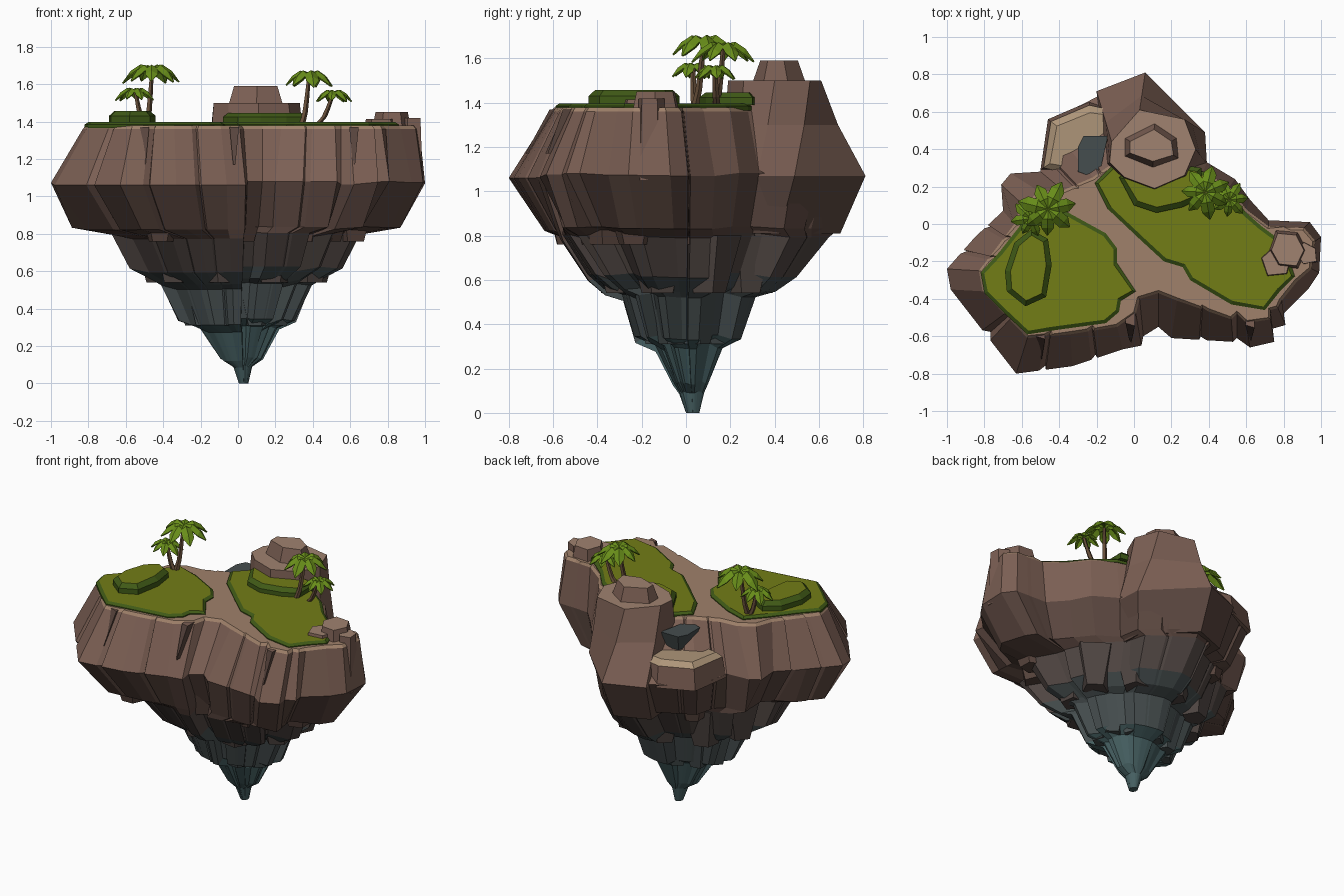
import bpy, bmesh, math, random
from mathutils import Vector

if "Cube" in bpy.data.objects:
    bpy.data.objects.remove(bpy.data.objects["Cube"])
random.seed(4)

COLORS = dict(cliff=(.20, .115, .088), brown=(.10, .06, .048), umber=(.078, .060, .054),
              slate=(.06, .075, .077), teal=(.06, .115, .12), path=(.35, .22, .145),
              rock_top=(.35, .225, .16), sand=(.42, .30, .19), grass=(.17, .205, .008),
              grass_edge=(.05, .10, .008), leaf=(.14, .27, .01), trunk=(.13, .075, .04))
MATS = {}
for key, col in COLORS.items():
    MATS[key] = bpy.data.materials.new(key)
    MATS[key].diffuse_color = (*col, 1)


def finish(name, bm, mats, recalc=True):
    if recalc:
        bmesh.ops.recalc_face_normals(bm, faces=bm.faces)
    me = bpy.data.meshes.new(name)
    bm.to_mesh(me)
    bm.free()
    for m in mats:
        me.materials.append(MATS[m])
    ob = bpy.data.objects.new(name, me)
    bpy.context.collection.objects.link(ob)
    return ob


def loft(name, rings, side, cap):
    """Skin closed rings from bottom to top; side = one material per band."""
    bm = bmesh.new()
    mats = list(dict.fromkeys(side + [cap]))
    vs = [[bm.verts.new(p) for p in r] for r in rings]
    n = len(rings[0])
    for a, b, m in zip(vs, vs[1:], side):
        for i in range(n):
            j = (i + 1) % n
            bm.faces.new((a[i], a[j], b[j], b[i])).material_index = mats.index(m)
    bm.faces.new(vs[0][::-1]).material_index = mats.index(side[0])
    bm.faces.new(vs[-1]).material_index = mats.index(cap)
    return finish(name, bm, mats)


def inset(pts, d):
    """Move a counter-clockwise outline inward by d."""
    out = []
    for i, p in enumerate(pts):
        e1 = (Vector(p) - Vector(pts[i - 1])).normalized()
        e2 = (Vector(pts[(i + 1) % len(pts)]) - Vector(p)).normalized()
        nrm = Vector((-e1.y - e2.y, e1.x + e2.x))
        out.append(Vector(p) + (nrm.normalized() * d if nrm.length > .01 else nrm))
    return out


def at(pts, z):
    return [(p[0], p[1], z) for p in pts]


def plateau(name, pts, z0, z1, d, side, cap):
    return loft(name, [at(pts, z0), at(pts, z0 + (z1 - z0) * .6), at(inset(pts, d), z1)],
                [side, side], cap)


def rock(name, x, y, z0, z1, r0, r1, n=6, side='cliff', cap='rock_top', turn=0.):
    k = [random.uniform(.87, 1.1) for _ in range(n)]
    ring = lambda r, z: [(x + r * k[i] * math.cos(turn + i * math.tau / n),
                          y + r * k[i] * math.sin(turn + i * math.tau / n), z) for i in range(n)]
    return loft(name, [ring(r0, z0), ring(r1, z1)], [side], cap)


# --- Island body: brim outline (x, y) and matching top edge (x, y)
EDGE = [(-.63, -.80, -.57, -.61), (-.33, -.76, -.34, -.59), (-.06, -.67, -.09, -.55), (.04, -.65, .01, -.48),
        (.05, -.60, .03, -.40), (.13, -.55, .13, -.37), (.20, -.61, .23, -.41), (.53, -.63, .52, -.51),
        (.55, -.61, .55, -.48), (.62, -.66, .60, -.53), (.75, -.63, .73, -.51), (.74, -.56, .73, -.46),
        (.81, -.54, .77, -.45), (.80, -.48, .79, -.41), (.93, -.35, .87, -.31), (.99, -.26, .95, -.24),
        (1.0, -.07, .97, -.09), (.94, .01, .91, -.02), (.72, .02, .72, -.01), (.62, .13, .60, .08),
        (.54, .24, .51, .20), (.39, .33, .37, .28), (.36, .48, .22, .32), (.06, .78, .05, .34),
        (-.20, .68, -.12, .32), (-.46, .54, -.22, .25), (-.50, .28, -.38, .18), (-.66, .27, -.50, .17),
        (-.71, .21, -.60, .11), (-.70, .07, -.64, .00), (-.85, -.07, -.73, -.12), (-1.0, -.24, -.83, -.25),
        (-.98, -.35, -.81, -.36)]
brim, top, group = [], [], []
for i, e in enumerate(EDGE):
    a, b = Vector(e), Vector(EDGE[(i + 1) % len(EDGE)])
    steps = [(0, 0)]
    if (b - a).xy.length > .2:            # a crack in every long cliff face
        t = random.uniform(.35, .6)
        steps += [(t, 0), (t + .06, .03), (t + .12, 0)]
    for t, d in steps:
        p = a.lerp(b, t)
        k = 1 - d
        brim.append(Vector((p[0], p[1])) * k)
        top.append(Vector((p[2], p[3])) * k)
        group.append(i // 2)              # neighbouring points form one rock column
jit = [(random.uniform(.04, .12) * (1 if i % 2 else -1), random.uniform(-1, 1)) for i in range(len(EDGE))]


def tier(z, a, b, rnd, j, cx=0.):
    """Lower ring: brim scaled to half-sizes a, b and blended to an ellipse."""
    out = []
    for p, g in zip(brim, group):
        q = Vector((p.x * a, p.y * b / .8))
        t = math.atan2(p.y / .8, p.x)
        q = q.lerp(Vector((a * math.cos(t), b * math.sin(t))), rnd) * (1 + jit[g][0] * j)
        out.append((q.x + cx, q.y + cx, z + .025 * jit[g][1] * min(j, 1)))
    return out


rings = [tier(0, .025, .03, 1, 0, .03), tier(.09, .05, .055, 1, .3, .025), tier(.13, .11, .075, 1, .6, .02),
         tier(.29, .20, .14, 1, 1, .01), tier(.33, .30, .22, .9, 1.2), tier(.52, .39, .28, .75, 1.2),
         tier(.545, .43, .36, .75, 1.2), tier(.61, .55, .45, .6, 1.1),
         tier(.79, .64, .59, .45, 1), tier(.83, .86, .67, .1, .5),
         [(p.x, p.y, 1.07 + .015 * jit[g][1]) for p, g in zip(brim, group)],
         at(top, 1.36), at(inset(top, .015), 1.378)]
loft('island_body', rings, ['teal'] * 4 + ['slate'] * 3 + ['umber', 'brown', 'brown', 'cliff', 'path'], 'path')

# --- Hanging rock lumps under the island, kept inside the tiers above them
for k in range(9):
    t = k * math.tau / 9 + .3
    c, s = math.cos(t), math.sin(t)
    rock('upper_lump', .41 * c, .32 * s, .54, .80, .08, .15, 5, 'umber', 'umber', t)
    rock('lower_lump', .22 * c, .15 * s, .31, .56, .06, .13, 5, 'slate', 'slate', t)
    p = Vector(EDGE[k * 11 // 3][:2]) * .66
    rock('brim_lump', p.x, p.y, .76, .95, .07, .13, 5, 'brown', 'brown', t)

# --- Back mound with cap
m_top = [(-.13, .33), (-.05, .25), (.11, .19), (.27, .26), (.33, .40), (.27, .56), (.03, .61), (-.12, .44)]
m_low = [(-.17, .30), (-.07, .21), (.11, .15), (.34, .23), (.39, .32), (.38, .49), (.06, .81), (-.20, .71)]
mid = [Vector(a).lerp(Vector(b), .62) for a, b in zip(m_low, m_top)]
under = [(x * .85, y * .86) for x, y in m_low]
loft('back_mound', [at(under, .81), at(m_low, 1.07), at(mid, 1.30), at(m_top, 1.50)],
     ['brown', 'cliff', 'cliff'], 'rock_top')
cap_pts = [(-.05, .36), (.10, .30), (.24, .35), (.23, .46), (.11, .54), (-.05, .46)]
loft('mound_cap', [at(cap_pts, 1.49), at(inset(cap_pts, .035), 1.59)], ['cliff'], 'rock_top')

# --- Lower shelf at the back left with a leaning slate rock
shelf = [(-.50, .29), (-.32, .24), (-.10, .28), (-.10, .62), (-.24, .655), (-.46, .56)]
loft('back_shelf', [at(shelf, 1.06), at(inset(shelf, .02), 1.20), at(inset(shelf, .06), 1.23)],
     ['cliff', 'sand'], 'sand')
slate_top = [(-.30, .28), (-.19, .24), (-.14, .47), (-.27, .47), (-.30, .41)]
loft('slate_rock', [at(inset(slate_top, .055), 1.20), at(slate_top, 1.34)], ['slate'], 'slate')

# --- Stepped rocks at the right end
rock('right_stone', .82, -.14, 1.34, 1.45, .12, .095, 6)
rock('right_low_stone', .76, -.20, 1.34, 1.415, .10, .08, 5, turn=.4)
rock('right_pillar', .925, -.16, 1.05, 1.42, .075, .06, 5, turn=.6)
# --- Narrow wedges set into the cliff
for x, y0, y1 in [(-.50, -.60, -.71), (-.02, -.53, -.62), (.62, -.54, -.61)]:
    wedge = lambda w, y: [(x - w, y), (x + w, y - .015), (x + w, y + .06), (x - w, y + .06)]
    loft('cliff_wedge', [at(wedge(.006, y1), 1.17), at(wedge(.025, y0), 1.37)], ['brown'], 'cliff')

# --- Grass
left = [(-.57, -.59), (-.44, -.57), (-.15, -.53), (-.08, -.47), (-.07, -.41), (.01, -.36), (-.09, -.21),
        (-.09, -.13), (-.15, -.05), (-.35, .06), (-.50, .11), (-.61, -.01), (-.72, -.15), (-.82, -.26),
        (-.80, -.37), (-.69, -.48)]
right = [(-.21, .22), (-.14, .08), (.04, -.09), (.16, -.20), (.26, -.23), (.30, -.30), (.52, -.43),
         (.70, -.46), (.78, -.36), (.86, -.28), (.80, -.10), (.68, -.01), (.60, .06), (.50, .18),
         (.37, .28), (.20, .32), (-.11, .32)]
oval = [(-.58, -.44), (-.47, -.39), (-.44, -.22), (-.46, -.08), (-.55, -.03), (-.64, -.10), (-.69, -.25),
        (-.68, -.36)]
step = [(-.08, .25), (.0, .10), (.12, .06), (.26, .09), (.36, .14), (.36, .30), (.10, .34)]
plateau('left_grass', left, 1.365, 1.397, .02, 'grass_edge', 'grass')
plateau('right_grass', right, 1.365, 1.397, .02, 'grass_edge', 'grass')
plateau('left_grass_mound', oval, 1.39, 1.457, .03, 'grass_edge', 'grass')
plateau('back_grass_step', step, 1.39, 1.447, .03, 'grass_edge', 'grass')


# --- Palms: curved trunk and folded, drooping leaves
def palm(base, head, size, turn):
    a, b = Vector(base), Vector(head)
    rings = []
    for k in range(5):
        t = k / 4
        c = Vector((a.x + (b.x - a.x) * t ** .6, a.y + (b.y - a.y) * t ** .6, a.z + (b.z - a.z) * t))
        r = .018 - .008 * t
        rings.append([c + Vector((r * math.cos(i * math.tau / 5), r * math.sin(i * math.tau / 5), 0))
                      for i in range(5)])
    loft('palm_trunk', rings, ['trunk'] * 4, 'trunk')
    bm = bmesh.new()
    for i in range(7):
        t = turn + i * math.tau / 7
        d, s = Vector((math.cos(t), math.sin(t), 0)), Vector((-math.sin(t), math.cos(t), 0))
        up = Vector((0, 0, 1))
        L = size * random.uniform(.85, 1.05)
        rows = []
        for u, w, h in [(0, .07, .0), (.38, .23, .10), (.72, .24, -.12), (1, .02, -.5)]:
            m = b + (d * u + up * h) * L
            rows.append([bm.verts.new(m + (s * w * k - up * abs(k) * w * .6) * L) for k in (-1, 0, 1)])
        for p, q in zip(rows, rows[1:]):
            for k in (0, 1):
                bm.faces.new((p[k], q[k], q[k + 1], p[k + 1]))
    ob = finish('palm_leaves', bm, ['leaf'], False)
    mod = ob.modifiers.new('thickness', 'SOLIDIFY')
    mod.thickness = .008


for base, head, size, turn in [((-.49, .04, 1.38), (-.46, .08, 1.69), .16, .2),
                               ((-.50, .04, 1.38), (-.55, .03, 1.57), .11, .6),
                               ((.34, .13, 1.38), (.38, .17, 1.66), .145, .4),
                               ((.42, .14, 1.38), (.51, .13, 1.56), .10, .1)]:
    palm(base, head, size, turn)

for m in bpy.data.materials:
    if m.users and not m.is_grease_pencil:
        m.use_nodes = True
        m.node_tree.nodes["Principled BSDF"].inputs["Base Color"].default_value = m.diffuse_color
